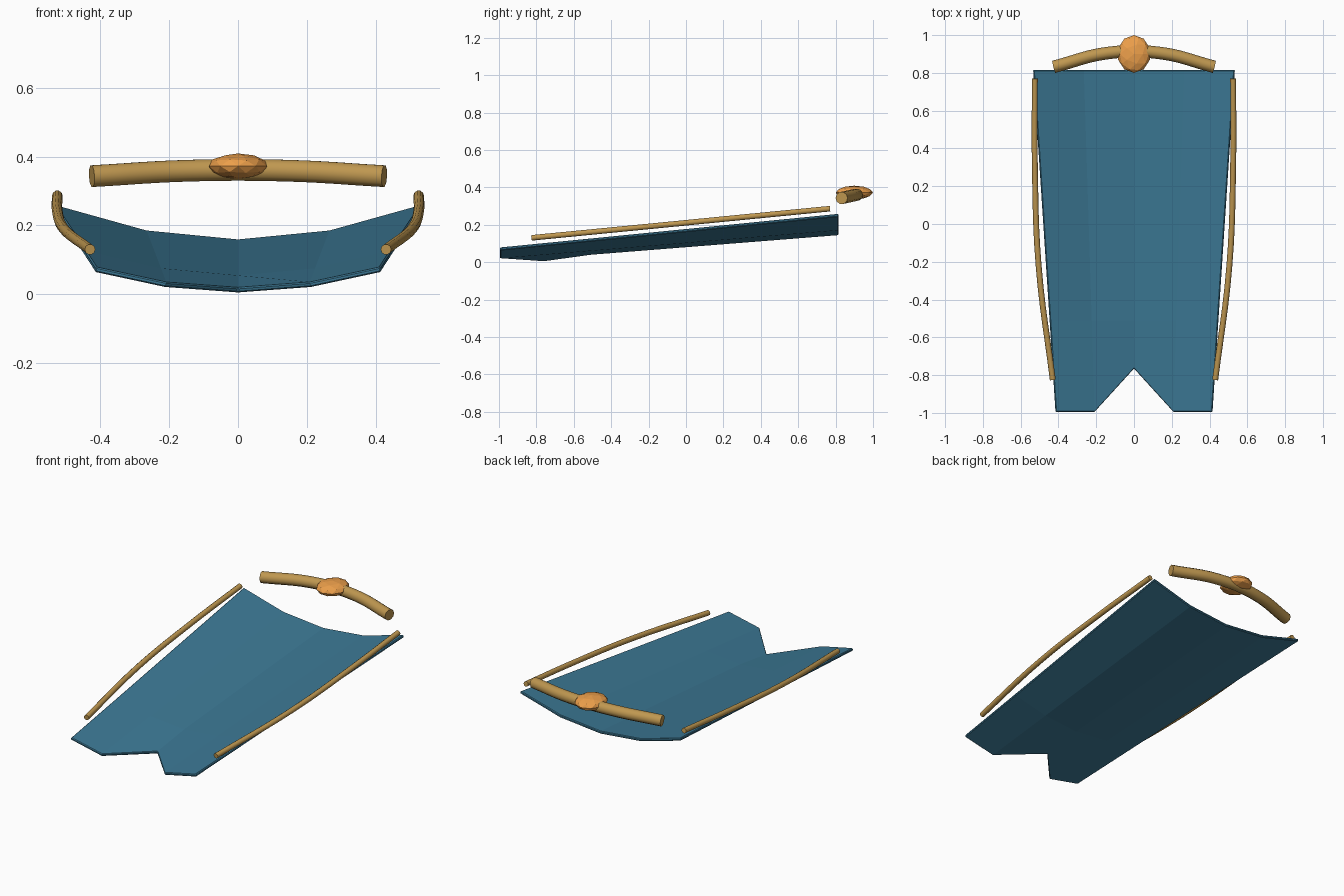
import bpy

if "Cube" in bpy.data.objects:
    bpy.data.objects.remove(bpy.data.objects["Cube"])

def material(name, color):
    m = bpy.data.materials.new(name)
    m.diffuse_color = color
    m.use_nodes = True
    m.node_tree.nodes["Principled BSDF"].inputs["Base Color"].default_value = m.diffuse_color
    return m

BLUE = material("cloth_blue", (0.045, 0.19, 0.30, 1))
GOLD = material("trim_gold", (0.52, 0.31, 0.08, 1))
ORANGE = material("gem_orange", (0.85, 0.35, 0.07, 1))

# Sagging cloth: rows from back to front, each (y, edge, middle, centre) as (x, z)
rows = [
    (0.815, (0.533, 0.252), (0.267, 0.178), (0, 0.152)),
    (-0.51, (0.446, 0.120), (0.225, 0.068), (0, 0.047)),
    (-0.995, (0.415, 0.072), (0.210, 0.028), (0, 0.012)),
]
verts, faces = [], []
for y, e, m, c in rows:
    for s, (x, z) in ((-1, e), (-1, m), (1, c), (1, m), (1, e)):
        # the centre of the front row is pulled back into a notch
        yy = -0.765 if (y < -0.9 and x == 0) else y
        verts.append((s * x, yy, z))
for r in range(len(rows) - 1):
    for c in range(4):
        a = r * 5 + c
        faces.append((a, a + 5, a + 6, a + 1))
mesh = bpy.data.meshes.new("cape_cloth")
mesh.from_pydata(verts, [], faces)
cloth = bpy.data.objects.new("cape_cloth", mesh)
bpy.context.collection.objects.link(cloth)
mesh.materials.append(BLUE)
solid = cloth.modifiers.new("thickness", 'SOLIDIFY')
solid.thickness = 0.015
solid.offset = 0
bevel = cloth.modifiers.new("soft_edge", 'BEVEL')
bevel.width = 0.004
bevel.segments = 1
bevel.limit_method = 'ANGLE'
bevel.angle_limit = 0.9

# Round tubes swept along smooth paths
def tube(name, points, radius):
    cu = bpy.data.curves.new(name, 'CURVE')
    cu.dimensions = '3D'
    cu.bevel_depth = radius
    cu.bevel_resolution = 3
    cu.resolution_u = 6
    cu.use_fill_caps = True
    sp = cu.splines.new('BEZIER')
    sp.bezier_points.add(len(points) - 1)
    for bp, p in zip(sp.bezier_points, points):
        bp.co = p
        bp.handle_left_type = bp.handle_right_type = 'AUTO'
    cu.materials.append(GOLD)
    ob = bpy.data.objects.new(name, cu)
    bpy.context.collection.objects.link(ob)

# Side trims, mirrored
trim = [(0.525, 0.77, 0.286), (0.525, 0.32, 0.242), (0.505, -0.22, 0.189), (0.43, -0.825, 0.130)]
for s, side in ((-1, "left"), (1, "right")):
    tube("side_trim_" + side, [(s * x, y, z) for x, y, z in trim], 0.0155)

# Collar bar
tube("collar_bar", [(-0.425, 0.832, 0.343), (-0.14, 0.905, 0.359), (0.14, 0.905, 0.359),
                    (0.425, 0.832, 0.343)], 0.033)

# Faceted clasp gem
bpy.ops.mesh.primitive_ico_sphere_add(subdivisions=2, radius=1, location=(0, 0.9, 0.372))
gem = bpy.context.object
gem.name = "clasp_gem"
gem.scale = (0.088, 0.1, 0.037)
gem.data.materials.append(ORANGE)
